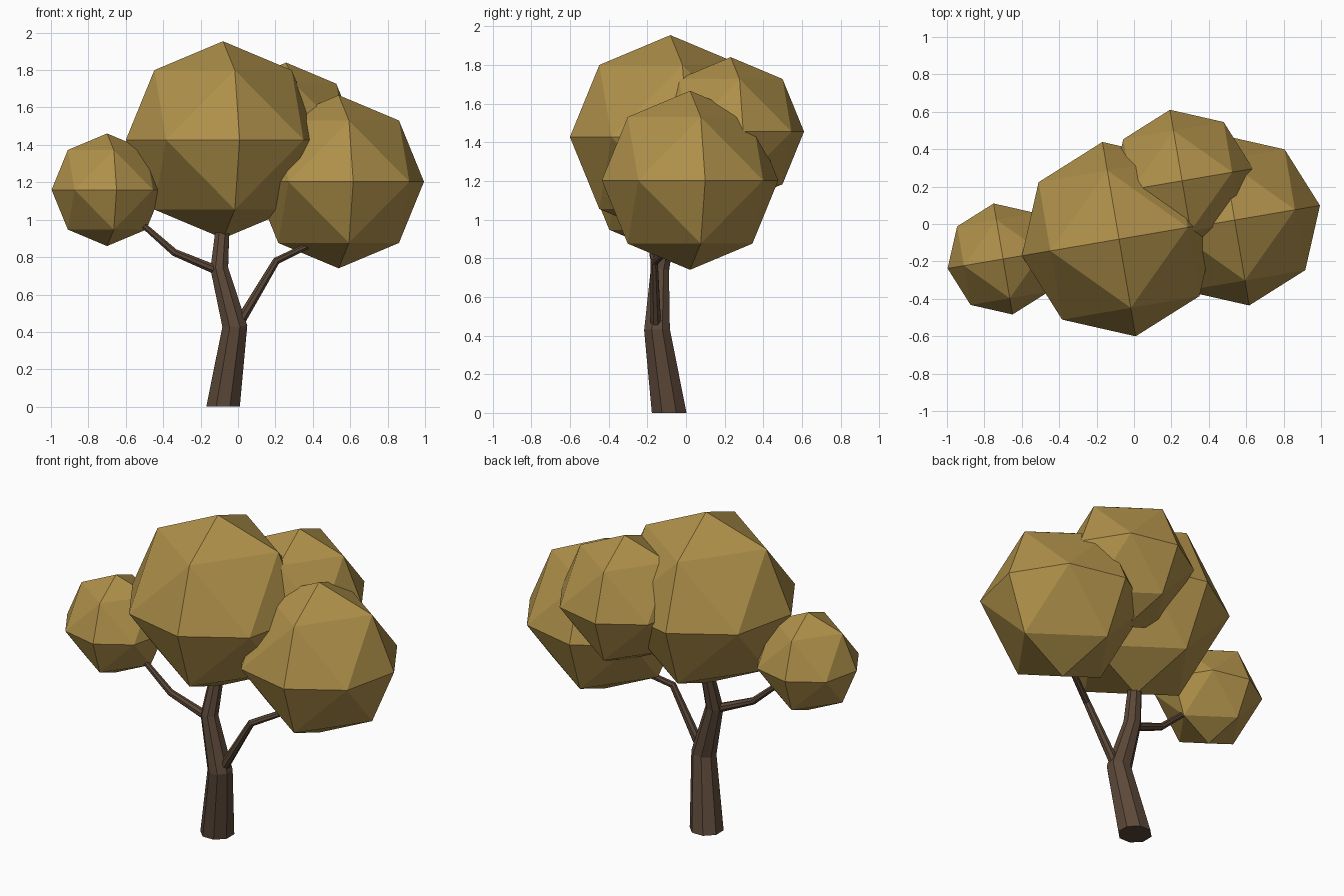
import bpy, bmesh
from math import sin, cos, pi, radians
from itertools import product
from mathutils import Vector, Matrix

if "Cube" in bpy.data.objects:
    bpy.data.objects.remove(bpy.data.objects["Cube"])


def material(name, rgb):
    m = bpy.data.materials.new(name)
    m.diffuse_color = (*rgb, 1)
    m.use_nodes = True
    m.node_tree.nodes["Principled BSDF"].inputs["Base Color"].default_value = m.diffuse_color
    return m


def add_object(name, bm, mat):
    bmesh.ops.recalc_face_normals(bm, faces=bm.faces)
    me = bpy.data.meshes.new(name)
    bm.to_mesh(me)
    bm.free()
    me.materials.append(mat)
    ob = bpy.data.objects.new(name, me)
    bpy.context.collection.objects.link(ob)


def limb(name, path, sides, flat_base=False):
    """Tapered faceted tube through points (x, y, z, radius)."""
    pts = [Vector(p[:3]) for p in path]
    bm = bmesh.new()
    rings = []
    for i, p in enumerate(path):
        t = Vector()
        if i > 0:
            t += (pts[i] - pts[i - 1]).normalized()
        if i < len(pts) - 1:
            t += (pts[i + 1] - pts[i]).normalized()
        if flat_base and i == 0:
            t = Vector((0, 0, 1))
        t.normalize()
        u = Vector((0, 1, 0)).cross(t).normalized()
        v = t.cross(u)
        angles = [2 * pi * (k + 0.5) / sides for k in range(sides)]
        rings.append([bm.verts.new(pts[i] + p[3] * (u * cos(a) + v * sin(a))) for a in angles])
    for a, b in zip(rings, rings[1:]):
        for k in range(sides):
            n = (k + 1) % sides
            bm.faces.new((a[k], a[n], b[n], b[k]))
    bm.faces.new(rings[0][::-1])
    bm.faces.new(rings[-1])
    add_object(name, bm, bark)


def leaf_ball(name, centre, radius):
    """Octahedron subdivided once onto a sphere, turned slightly about z."""
    bm = bmesh.new()
    for d in product((-1, 0, 1), repeat=3):
        if 1 <= sum(map(abs, d)) <= 2:
            bm.verts.new(Vector(d).normalized() * radius)
    bmesh.ops.convex_hull(bm, input=bm.verts)
    bm.transform(Matrix.Translation(centre) @ Matrix.Rotation(radians(9.7), 4, 'Z'))
    add_object(name, bm, leaves)


bark = material("bark", (0.107, 0.066, 0.041))
leaves = material("leaves", (0.43, 0.28, 0.068))

# Trunk and branches
limb("trunk", [(-0.08, -0.087, 0, 0.097), (-0.017, -0.15, 0.43, 0.072),
               (-0.1, -0.135, 0.74, 0.051), (-0.075, -0.07, 1.05, 0.035)], 8, True)
limb("right_branch", [(-0.01, -0.155, 0.42, 0.03), (0.205, -0.165, 0.78, 0.021),
                      (0.36, -0.085, 0.855, 0.018), (0.45, -0.04, 0.91, 0.014)], 8)
limb("left_branch", [(-0.09, -0.14, 0.72, 0.027), (-0.34, -0.17, 0.825, 0.021),
                     (-0.54, -0.18, 1.0, 0.016)], 8)

# Foliage
leaf_ball("main_foliage", (-0.08, -0.081, 1.427), 0.527)
leaf_ball("right_foliage", (0.538, 0.021, 1.203), 0.463)
leaf_ball("back_foliage", (0.257, 0.231, 1.455), 0.385)
leaf_ball("left_foliage", (-0.7, -0.187, 1.16), 0.301)
